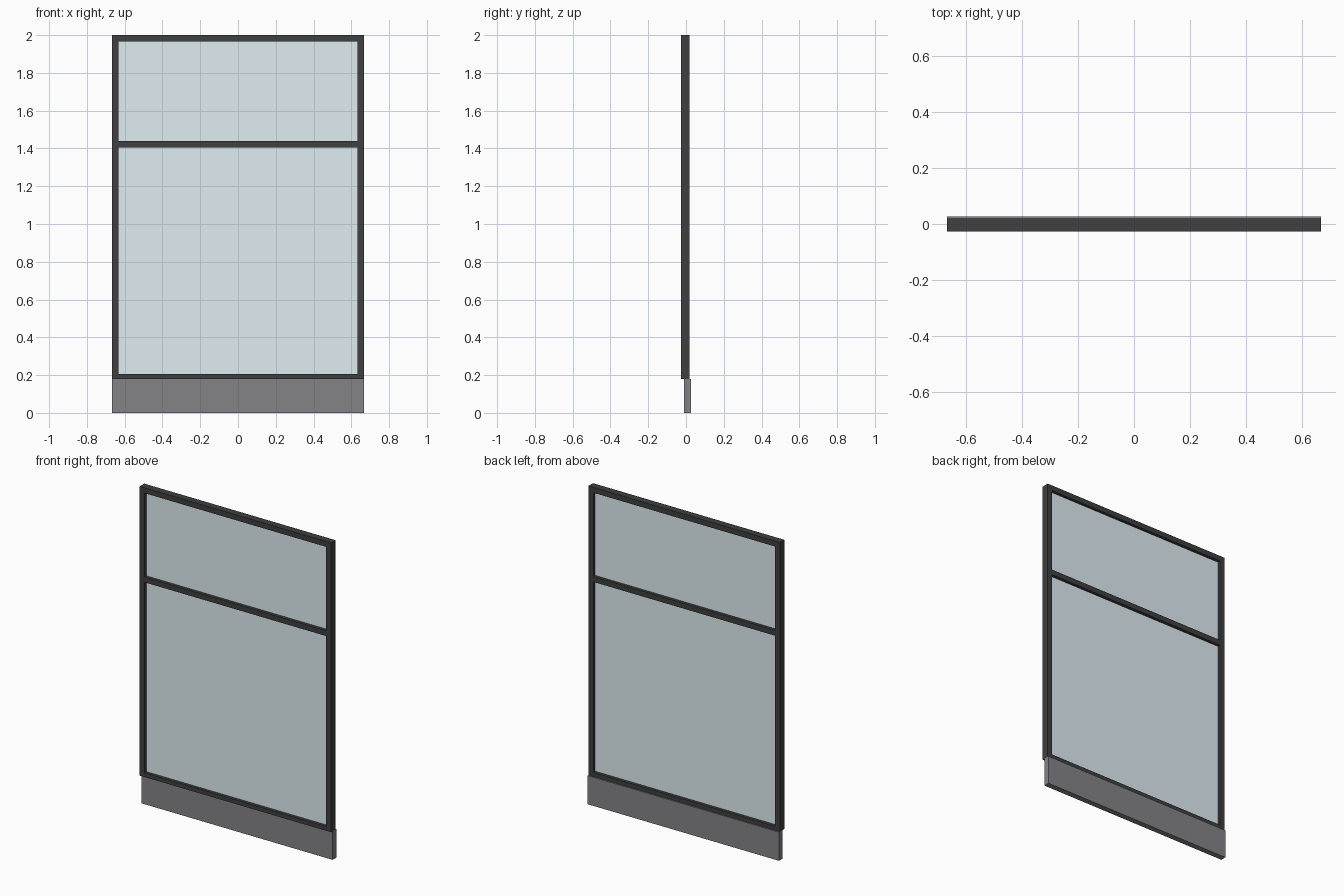
import bpy

if "Cube" in bpy.data.objects:
    bpy.data.objects.remove(bpy.data.objects["Cube"])

W = 0.666               # half width
Y0, Y1 = -0.026, 0.019  # frame depth
YG = (Y0 + Y1) / 2      # glass plane


def material(name, color):
    m = bpy.data.materials.new(name)
    m.diffuse_color = color
    m.use_nodes = True
    m.node_tree.nodes["Principled BSDF"].inputs["Base Color"].default_value = m.diffuse_color
    return m


dark = material("dark_metal", (0.05, 0.05, 0.05, 1))
glass = material("tinted_glass", (0.74, 0.85, 0.89, 0.45))
grey = material("grey_panel", (0.23, 0.225, 0.235, 0.8))


def box(name, x, y, z, mat):
    """Box from (min, max) ranges on each axis."""
    r = (x, y, z)
    bpy.ops.mesh.primitive_cube_add(size=1, location=[(a + b) / 2 for a, b in r])
    ob = bpy.context.object
    ob.name = name
    ob.scale = [b - a for a, b in r]
    bpy.ops.object.transform_apply(location=False, rotation=False, scale=True)
    ob.data.materials.append(mat)
    return ob


# Side posts
IN = W - 0.034
box("left_post", (-W, -IN), (Y0, Y1), (0.18, 2), dark)
box("right_post", (IN, W), (Y0, Y1), (0.18, 2), dark)

# Horizontal rails
rails = {"bottom_rail": (0.18, 0.207), "middle_rail": (1.405, 1.439), "top_rail": (1.966, 2)}
for name, z in rails.items():
    box(name, (-IN, IN), (Y0, Y1), z, dark)

# Glass panes between the rails
for name, z in {"lower_pane": (0.207, 1.405), "upper_pane": (1.439, 1.966)}.items():
    box(name, (-IN, IN), (YG - 0.004, YG + 0.004), z, glass)

# Base panel, set slightly back from the frame
box("base_panel", (-W, W), (-0.01, 0.026), (0, 0.18), grey)
